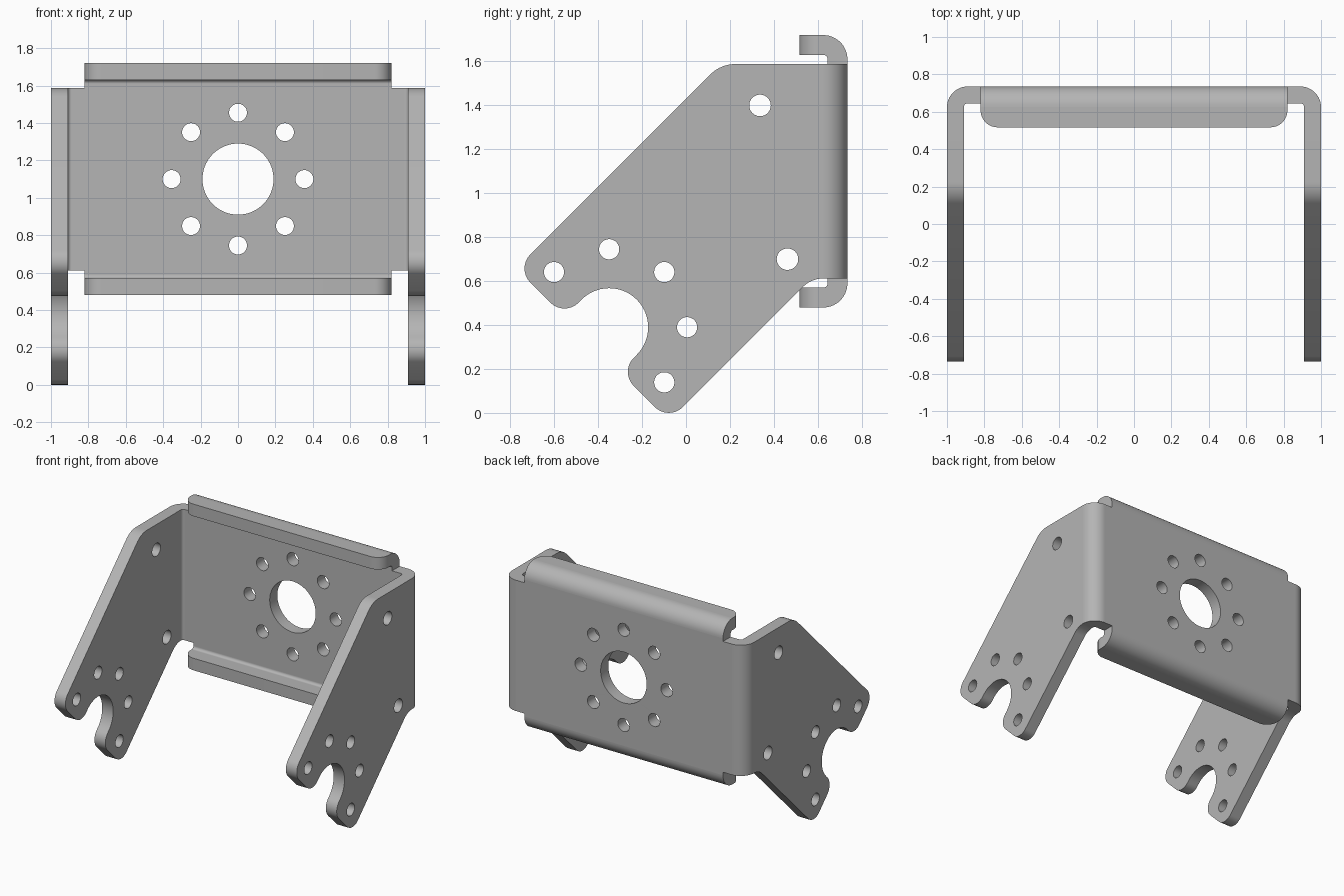
import bpy, bmesh
from math import sin, cos, tan, pi, radians
from mathutils import Vector, Matrix

if "Cube" in bpy.data.objects:
    bpy.data.objects.remove(bpy.data.objects["Cube"])

T, R = 0.09, 0.11          # sheet thickness, outer bend radius
BACK, MID = 0.735, 1.10    # rear face, height of plate centre
TAB = 0.82                 # half width of the folded lips

steel = bpy.data.materials.new("grey steel")
steel.use_nodes = True
grey = (0.46, 0.46, 0.46, 1)
steel.diffuse_color = grey
steel.node_tree.nodes["Principled BSDF"].inputs["Base Color"].default_value = grey

# Sheet planes: columns are the sheet's own x, y and normal
SIDE = Matrix(((0, 0, 1), (1, 0, 0), (0, 1, 0))).to_4x4()
REAR = Matrix(((1, 0, 0), (0, 0, -1), (0, 1, 0))).to_4x4()
FLAT = Matrix.Identity(4)


def circle(x, y, r, n=40):
    return [(x + r * cos(2 * pi * i / n), y + r * sin(2 * pi * i / n)) for i in range(n)]


def rounded(corners, steps=14):
    """Outline from (x, y, radius) corners, each replaced by a tangent arc."""
    out = []
    for i, (x, y, r) in enumerate(corners):
        p = Vector((x, y))
        if r == 0:
            out.append((x, y))
            continue
        a = (Vector(corners[i - 1][:2]) - p).normalized()
        b = (Vector(corners[(i + 1) % len(corners)][:2]) - p).normalized()
        half = a.angle(b) / 2
        centre = p + (a + b).normalized() * r / sin(half)
        start = p + a * r / tan(half) - centre
        sweep = start.angle_signed(p + b * r / tan(half) - centre)
        for k in range(steps + 1):
            t = -sweep * k / steps
            out.append((centre.x + start.x * cos(t) - start.y * sin(t),
                        centre.y + start.x * sin(t) + start.y * cos(t)))
    return out


def arc_strip(x, y, start):
    """Quarter ring cross-section of a bend."""
    angles = [radians(start + 90 * i / 14) for i in range(15)]
    outer = [(x + R * cos(a), y + R * sin(a)) for a in angles]
    inner = [(x + (R - T) * cos(a), y + (R - T) * sin(a)) for a in reversed(angles)]
    return outer + inner


def sheet(name, loops, depth, plane, offset):
    """Fill the loops (outline, then holes), thicken and place the sheet."""
    curve = bpy.data.curves.new(name, "CURVE")
    curve.dimensions, curve.fill_mode, curve.extrude = "2D", "BOTH", depth / 2
    for loop in loops:
        s = curve.splines.new("POLY")
        s.points.add(len(loop) - 1)
        for pt, (x, y) in zip(s.points, loop):
            pt.co = (x, y, 0, 1)
        s.use_cyclic_u = True
    temp = bpy.data.objects.new(name + "_outline", curve)
    mesh = bpy.data.meshes.new_from_object(temp)
    bpy.data.objects.remove(temp)
    bpy.data.curves.remove(curve)
    bm = bmesh.new()
    bm.from_mesh(mesh)
    bmesh.ops.remove_doubles(bm, verts=bm.verts, dist=1e-5)
    bmesh.ops.transform(bm, matrix=Matrix.Translation(offset) @ plane, verts=bm.verts)
    bmesh.ops.recalc_face_normals(bm, faces=bm.faces)
    bm.to_mesh(mesh)
    bm.free()
    mesh.materials.clear()
    mesh.materials.append(steel)
    mesh.shade_smooth()
    mesh.set_sharp_from_angle(angle=radians(30))
    mesh.name = name
    obj = bpy.data.objects.new(name, mesh)
    bpy.context.collection.objects.link(obj)


# Side arm outline: sloped edges, two rounded prongs and a U slot between them
LOW, HIGH = 0.612, 1.588
slot, slot_r = Vector((-0.35, 0.39)), 0.1779
reach = slot_r * 2 ** 0.5
arm = rounded([
    (BACK - R, HIGH, 0), (0.158, HIGH, 0.16), (-0.7725, 0.6575, 0.09),
    (-0.553, 0.438, 0.09),
    (slot.x, slot.y + reach, slot_r), (slot.x + reach, slot.y, slot_r),
    (-0.302, 0.187, 0.09), (-0.078, -0.037, 0.09),
    (0.571, LOW, 0.13), (BACK - R, LOW, 0)])
arm_holes = [circle(0.337, 1.40, 0.049), circle(0.462, 0.70, 0.049)]
for deg in (-45, 0, 45, 90, 135):
    a = radians(deg)
    arm_holes.append(circle(slot.x + 0.355 * cos(a), slot.y + 0.355 * sin(a), 0.046))

# Arms and the vertical bends that join them to the back
for label, s in (("left", 1), ("right", -1)):
    sheet(label + "_arm", [arm] + arm_holes, T, SIDE, (s * (1 - T / 2), 0, 0))
    sheet(label + "_bend", [arc_strip(s * (1 - R), BACK - R, 0 if s > 0 else 90)],
          HIGH - LOW, FLAT, (0, 0, MID))

# Back plate with relief notches, centre opening and ring of bolt holes
w, h, tab_h = 1 - R, (HIGH - LOW) / 2, 0.62 - R
quarter = [(w, h), (TAB, h), (TAB, tab_h)]
outline = (quarter + [(-x, y) for x, y in reversed(quarter)]
           + [(-x, -y) for x, y in quarter] + [(x, -y) for x, y in reversed(quarter)])
bolts = [circle(0.355 * cos(i * pi / 4), 0.355 * sin(i * pi / 4), 0.048) for i in range(8)]
sheet("back_plate", [outline, circle(0, 0, 0.19, 72)] + bolts, T, REAR,
      (0, BACK - T / 2, MID))

# Folded lips along the top and bottom of the back plate
lip = rounded([(-TAB, BACK - R, 0), (-TAB, 0.517, 0.09), (TAB, 0.517, 0.09), (TAB, BACK - R, 0)])
for label, s in (("top", 1), ("bottom", -1)):
    sheet(label + "_lip", [lip], T, FLAT, (0, 0, MID + s * (0.62 - T / 2)))
    sheet(label + "_lip_bend", [arc_strip(BACK - R, MID + s * tab_h, 0 if s > 0 else -90)],
          2 * TAB, SIDE, (0, 0, 0))
